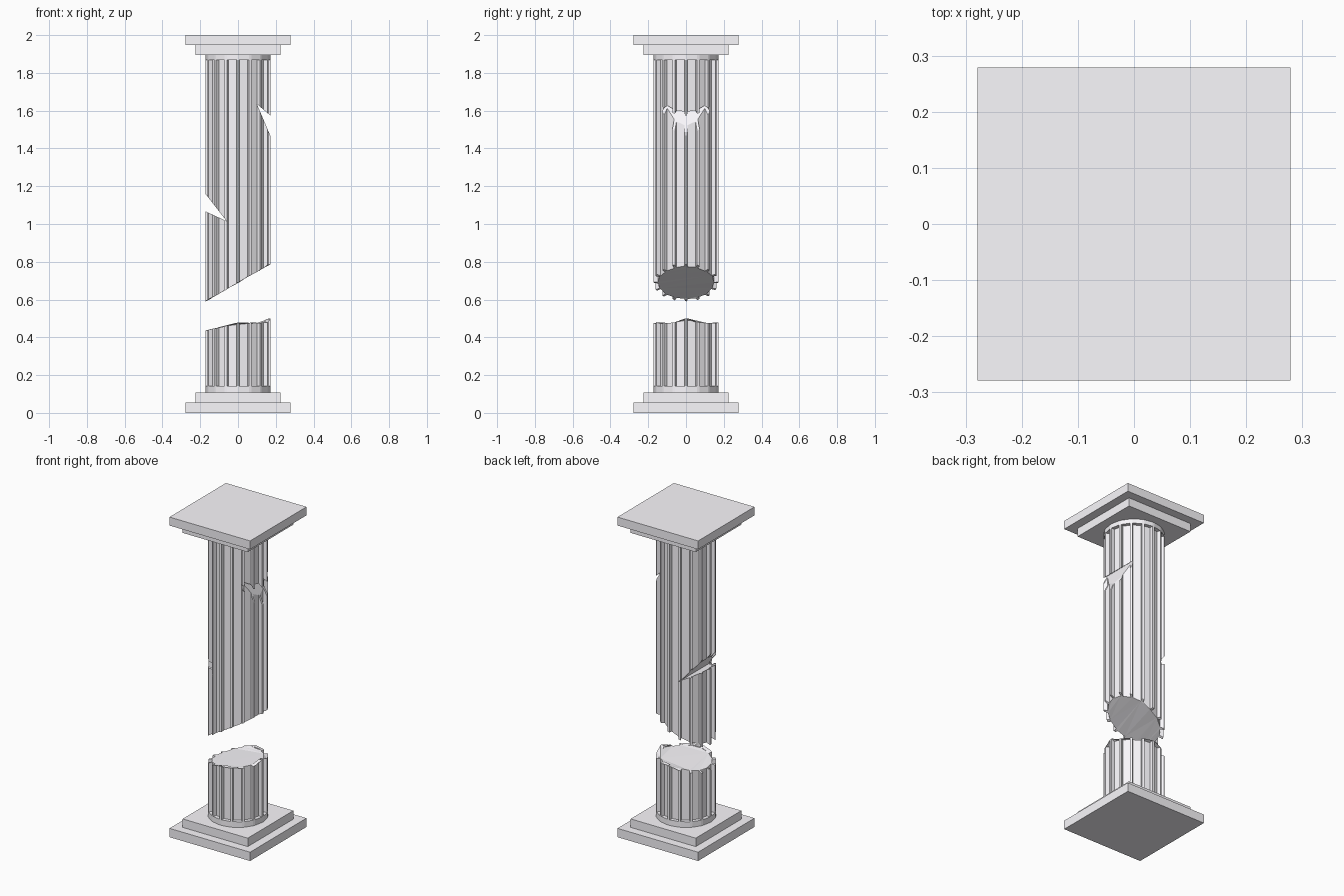
import bpy, bmesh, random
from math import cos, sin, radians

if "Cube" in bpy.data.objects:
    bpy.data.objects.remove(bpy.data.objects["Cube"])

random.seed(4)
N, R, RIN = 16, 0.171, 0.148

stone = bpy.data.materials.new("pale_stone")
stone.diffuse_color = (0.965, 0.95, 0.985, 1)
stone.use_nodes = True
stone.node_tree.nodes["Principled BSDF"].inputs["Base Color"].default_value = stone.diffuse_color


def mesh_object(name, bm):
    bmesh.ops.recalc_face_normals(bm, faces=bm.faces)
    me = bpy.data.meshes.new(name)
    bm.to_mesh(me)
    bm.free()
    me.materials.append(stone)
    ob = bpy.data.objects.new(name, me)
    bpy.context.collection.objects.link(ob)
    return ob


def slab(name, width, z0, z1):
    bm = bmesh.new()
    bmesh.ops.create_cube(bm, size=1)
    bmesh.ops.scale(bm, vec=(width, width, z1 - z0), verts=bm.verts)
    bmesh.ops.translate(bm, vec=(0, 0, (z0 + z1) / 2), verts=bm.verts)
    return mesh_object(name, bm)


def outline(fluted):
    # narrow ridges separated by wide flat-bottomed flutes
    corners = [(RIN, -2.6), (R, -2.2), (R, 2.2), (RIN, 2.6)] if fluted else [(R, -2.2), (R, 2.2)]
    return [(r * cos(radians(k * 360 / N + a)), r * sin(radians(k * 360 / N + a)))
            for k in range(N) for r, a in corners]


def column(name, bottom, top, fluted=True):
    pts = outline(fluted)
    bm = bmesh.new()
    lo = [bm.verts.new((x, y, bottom(x, y))) for x, y in pts]
    hi = [bm.verts.new((x, y, top(x, y))) for x, y in pts]
    n = len(pts)
    for i in range(n):
        j = (i + 1) % n
        bm.faces.new((lo[i], lo[j], hi[j], hi[i]))
    caps = [bm.faces.new(lo[::-1]), bm.faces.new(hi)]
    # triangulate the rough caps so the breaks stay faceted
    bmesh.ops.triangulate(bm, faces=caps, ngon_method='BEAUTY')
    return mesh_object(name, bm)


def flat(z):
    return lambda x, y: z


def stub_break(x, y):
    # low at the left, nearly level at the right with a peak on the axis
    rise = 0.027 * (x / R) * max(0, 1 - abs(y) / 0.07) if x > 0 else 0.25 * x
    return 0.477 + rise + random.uniform(-0.003, 0.003)


def shaft_break(x, y):
    return 0.69 + 0.575 * x + random.uniform(-0.003, 0.003)


def chip(target, name, profile, roof=0.0):
    # wedge running front to back; its floor may rise to a low ridge midway
    bm = bmesh.new()
    rings = []
    for y, lift in ((-0.3, 0), (0, roof), (0.3, 0)):
        t, u, l = profile
        rings.append([bm.verts.new((x, y, z)) for x, z in (t, u, (l[0], l[1] + lift))])
    bm.faces.new(rings[0])
    bm.faces.new(rings[2][::-1])
    for a, b in zip(rings, rings[1:]):
        for i in range(3):
            j = (i + 1) % 3
            bm.faces.new((a[i], a[j], b[j], b[i]))
    bmesh.ops.triangulate(bm, faces=bm.faces)
    cutter = mesh_object(name, bm)
    cutter.hide_render = True
    mod = target.modifiers.new(name, 'BOOLEAN')
    mod.operation, mod.solver, mod.object = 'DIFFERENCE', 'EXACT', cutter
    bpy.context.view_layer.objects.active = target
    bpy.ops.object.modifier_apply(modifier=name)
    bpy.data.objects.remove(cutter)


# base and capital
slab("base_plinth", 0.557, 0, 0.055)
slab("base_step", 0.45, 0.055, 0.108)
column("base_ring", flat(0.108), flat(0.143), False)
column("capital_ring", flat(1.868), flat(1.895), False)
slab("capital_step", 0.45, 1.895, 1.947)
slab("capital_top", 0.557, 1.947, 2.0)

# broken shaft
column("lower_shaft", flat(0.143), stub_break)
shaft = column("upper_shaft", shaft_break, flat(1.868))
chip(shaft, "right_chip", [(0.10, 1.635), (0.20, 1.55), (0.20, 1.36)], 0.04)
chip(shaft, "left_chip", [(-0.06, 1.015), (-0.20, 1.195), (-0.20, 1.08)])
